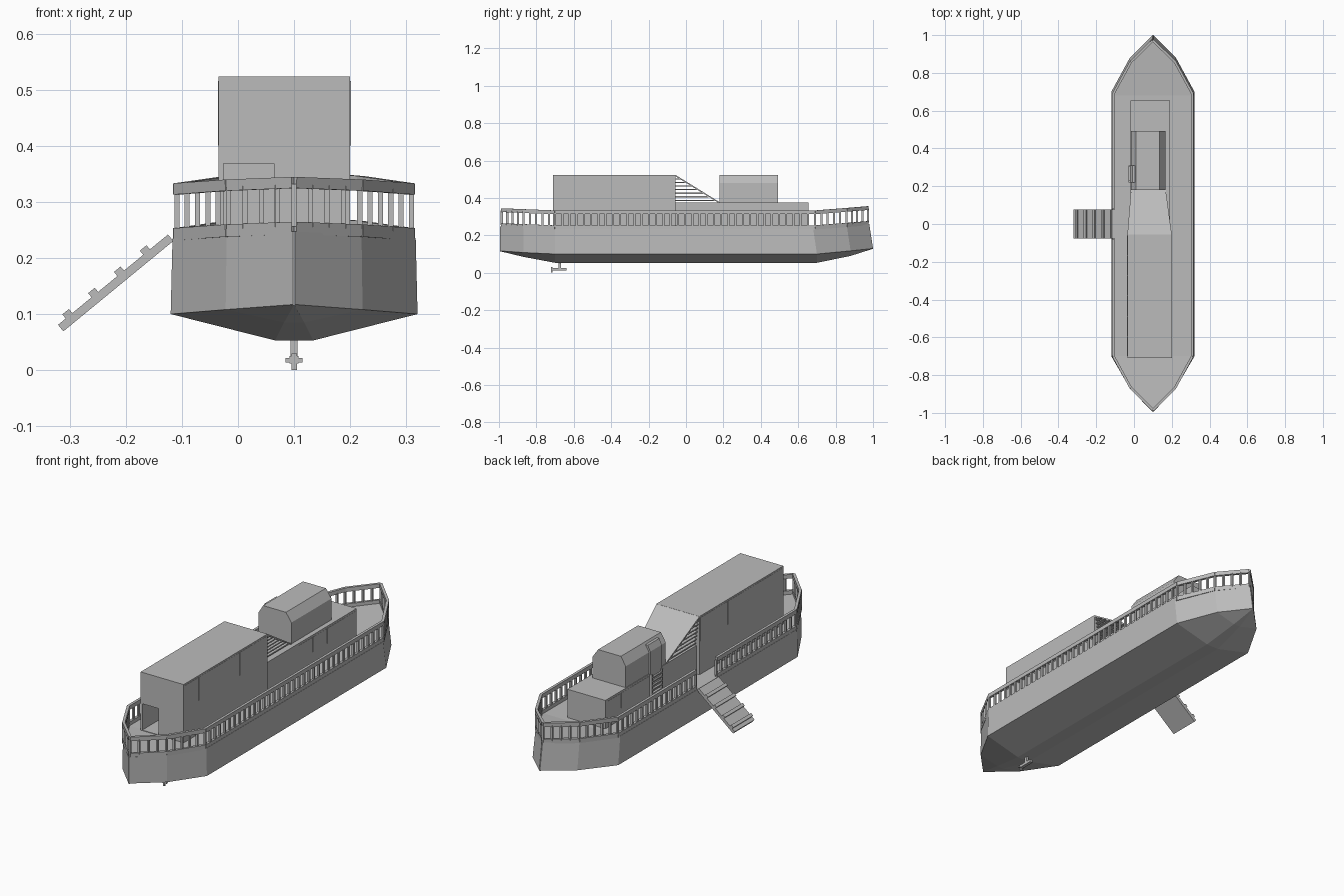
import bpy, bmesh
from mathutils import Vector, Matrix

if "Cube" in bpy.data.objects:
    bpy.data.objects.remove(bpy.data.objects["Cube"], do_unlink=True)

GREY = (0.5, 0.5, 0.5, 1)
mat = bpy.data.materials.new("plain grey")
mat.use_nodes = True
mat.diffuse_color = GREY
mat.node_tree.nodes["Principled BSDF"].inputs["Base Color"].default_value = GREY

CX = 0.1            # centreline of the hull
DECK = 0.235


def finish(name, bm):
    bmesh.ops.recalc_face_normals(bm, faces=bm.faces)
    mesh = bpy.data.meshes.new(name)
    bm.to_mesh(mesh)
    bm.free()
    mesh.materials.append(mat)
    ob = bpy.data.objects.new(name, mesh)
    bpy.context.collection.objects.link(ob)
    return ob


def add_box(bm, x, y, z):
    lo, hi = Vector((x[0], y[0], z[0])), Vector((x[1], y[1], z[1]))
    bmesh.ops.create_cube(bm, size=1, matrix=Matrix.Translation((lo + hi) / 2)
                          @ Matrix.Diagonal((hi - lo).to_4d()))


def add_beam(bm, p, q, w, h):
    """Box running from p to q, w wide sideways and h deep."""
    p, q = Vector(p), Vector(q)
    along = (q - p).normalized()
    ref = Vector((0, 0, 1)) if abs(along.z) < 0.99 else Vector((1, 0, 0))
    side = along.cross(ref).normalized()
    rot = Matrix((along, side, side.cross(along))).transposed().to_4x4()
    bmesh.ops.create_cube(bm, size=1, matrix=Matrix.Translation((p + q) / 2) @ rot
                          @ Matrix.Diagonal(((q - p).length, w, h, 1)))


def box(name, x, y, z):
    bm = bmesh.new()
    add_box(bm, x, y, z)
    return finish(name, bm)


def loft(name, rings):
    """Skin a row of equal closed rings and cap both ends."""
    bm = bmesh.new()
    rows = [[bm.verts.new(p) for p in ring] for ring in rings]
    for a, b in zip(rows, rows[1:]):
        for i in range(len(a)):
            j = (i + 1) % len(a)
            bm.faces.new((a[i], a[j], b[j], b[i]))
    bm.faces.new(rows[0])
    bm.faces.new(rows[-1])
    return finish(name, bm)


def sheer(y):
    """Rise of the deck line towards both pointed ends."""
    t = max(0, (abs(y) - 0.7) / 0.3)
    return t * (0.025 if y > 0 else 0.012)


# Hull: half width, chine height, keel half width and keel height per station
def section(y, half, chine, keel, bottom):
    top_y = y - 0.02 if y > 0.6 else y
    pts = [(half * 0.985, top_y, DECK + sheer(y)), (half, y, chine), (keel, y, bottom)]
    return ([(CX + a, b, c) for a, b, c in pts]
            + [(CX - a, b, c) for a, b, c in reversed(pts)])


loft("hull", [section(*s) for s in (
    (-0.995, 0.002, 0.117, 0.001, 0.115), (-0.87, 0.122, 0.108, 0.018, 0.085),
    (-0.70, 0.22, 0.10, 0.034, 0.053), (0.70, 0.22, 0.10, 0.034, 0.053),
    (0.88, 0.122, 0.117, 0.018, 0.09), (1.0, 0.002, 0.13, 0.001, 0.128))])

# Railing: sill, posts and handrail, open at the gangway
R = 0.209
half = [(0, -0.985), (0.117, -0.868), (R, -0.70), (R, 0.69), (0.117, 0.858), (0, 0.972)]
starboard = [(-x, y) for x, y in half]
runs = [half, starboard[:3] + [(-R, -0.08)], [(-R, 0.08)] + starboard[3:]]


def at(p, z):
    return (CX + p[0], p[1], z + sheer(p[1]))


sill, posts, rail = bmesh.new(), bmesh.new(), bmesh.new()
for run in runs:
    for p, q in zip(run, run[1:]):
        p, q = Vector(p), Vector(q)
        add_beam(sill, at(p, 0.242), at(q, 0.242), 0.013, 0.022)
        add_beam(rail, at(p, 0.323), at(q, 0.323), 0.013, 0.02)
        n = round((q - p).length / 0.039)
        for i in range(n + 1):
            c = p.lerp(q, i / n)
            add_beam(posts, at(c, 0.245), at(c, 0.32), 0.011, 0.009)
finish("rail_sill", sill)
finish("rail_posts", posts)
finish("handrail", rail)

# Main cabin with a doorway in its front
cabin = box("main_cabin", (-0.035, 0.2), (-0.71, -0.055), (DECK - 0.005, 0.523))
cutter = box("doorway_cutter", (-0.026, 0.064), (-0.8, -0.45), (DECK + 0.003, 0.368))
cutter.hide_render = True
cutter.hide_viewport = True
cut = cabin.modifiers.new("doorway", "BOOLEAN")
cut.operation = "DIFFERENCE"
cut.object = cutter

# Lower house and side panels
box("lower_house", (-0.018, 0.19), (-0.056, 0.655), (DECK - 0.005, 0.375))
panels = bmesh.new()
for i in range(6):
    y = -0.7 + i * 0.107
    for x in (-0.035, 0.2):
        add_box(panels, (x - 0.001, x + 0.001), (y, y + 0.104), (0.40, 0.515))
for i in range(4):
    y = 0.2 + i * 0.112
    for x in (-0.018, 0.19):
        add_box(panels, (x - 0.001, x + 0.001), (y, y + 0.108), (0.29, 0.365))
finish("side_panels", panels)

# Sloping cover with open slats underneath
loft("sloping_cover", [
    [(-0.035, -0.056, 0.523), (0.2, -0.056, 0.523), (0.2, -0.056, 0.515), (-0.035, -0.056, 0.515)],
    [(-0.016, 0.18, 0.377), (0.168, 0.18, 0.377), (0.168, 0.18, 0.37), (-0.016, 0.18, 0.37)]])
slats = bmesh.new()
for i in range(7):
    z = 0.387 + i * 0.019
    t = (0.515 - z) / 0.145
    add_box(slats, (-0.033 + 0.018 * t, 0.198 - 0.031 * t), (-0.056, -0.056 + 0.236 * t),
            (z - 0.003, z + 0.003))
finish("slats", slats)

# Wheelhouse with chamfered roof edges
profile = [(-0.015, 0.37), (-0.015, 0.48), (0.011, 0.523), (0.136, 0.523),
           (0.166, 0.48), (0.166, 0.37)]
loft("wheelhouse", [[(x, y, z) for x, z in profile] for y in (0.18, 0.492)])

# Companionway door and ladder on the gangway side
door = [(0.03, 0.30), (-0.022, 0.30), (-0.022, 0.485), (-0.008, 0.513), (0.03, 0.513)]
loft("companionway", [[(x, y, z) for x, z in door] for y in (0.22, 0.31)])
ladder = bmesh.new()
for y in (0.225, 0.305):
    add_box(ladder, (-0.03, -0.018), (y - 0.004, y + 0.004), (DECK, 0.37))
for i in range(6):
    z = 0.255 + i * 0.02
    add_box(ladder, (-0.03, -0.018), (0.225, 0.305), (z - 0.003, z + 0.003))
finish("ladder", ladder)

# Gangway with cleats
top, foot = Vector((-0.12, 0, 0.236)), Vector((-0.316, 0, 0.075))
normal = (top - foot).cross(Vector((0, 1, 0))).normalized()
if normal.z < 0:
    normal.negate()
gangway = bmesh.new()
add_beam(gangway, foot, top, 0.155, 0.015)
for i in range(4):
    c = foot.lerp(top, 0.10 + i * 0.235) + normal * 0.009
    add_beam(gangway, c - (top - foot) * 0.03, c + (top - foot) * 0.03, 0.155, 0.016)
finish("gangway", gangway)

# Thruster: shaft, hub and crossed blades
thruster = bmesh.new()
add_box(thruster, (CX - 0.006, CX + 0.006), (-0.682, -0.668), (0.016, 0.07))
add_box(thruster, (CX - 0.008, CX + 0.008), (-0.72, -0.64), (0.012, 0.025))
add_box(thruster, (CX - 0.015, CX + 0.015), (-0.722, -0.715), (0.014, 0.022))
add_box(thruster, (CX - 0.005, CX + 0.005), (-0.722, -0.715), (0.0, 0.03))
finish("thruster", thruster)
